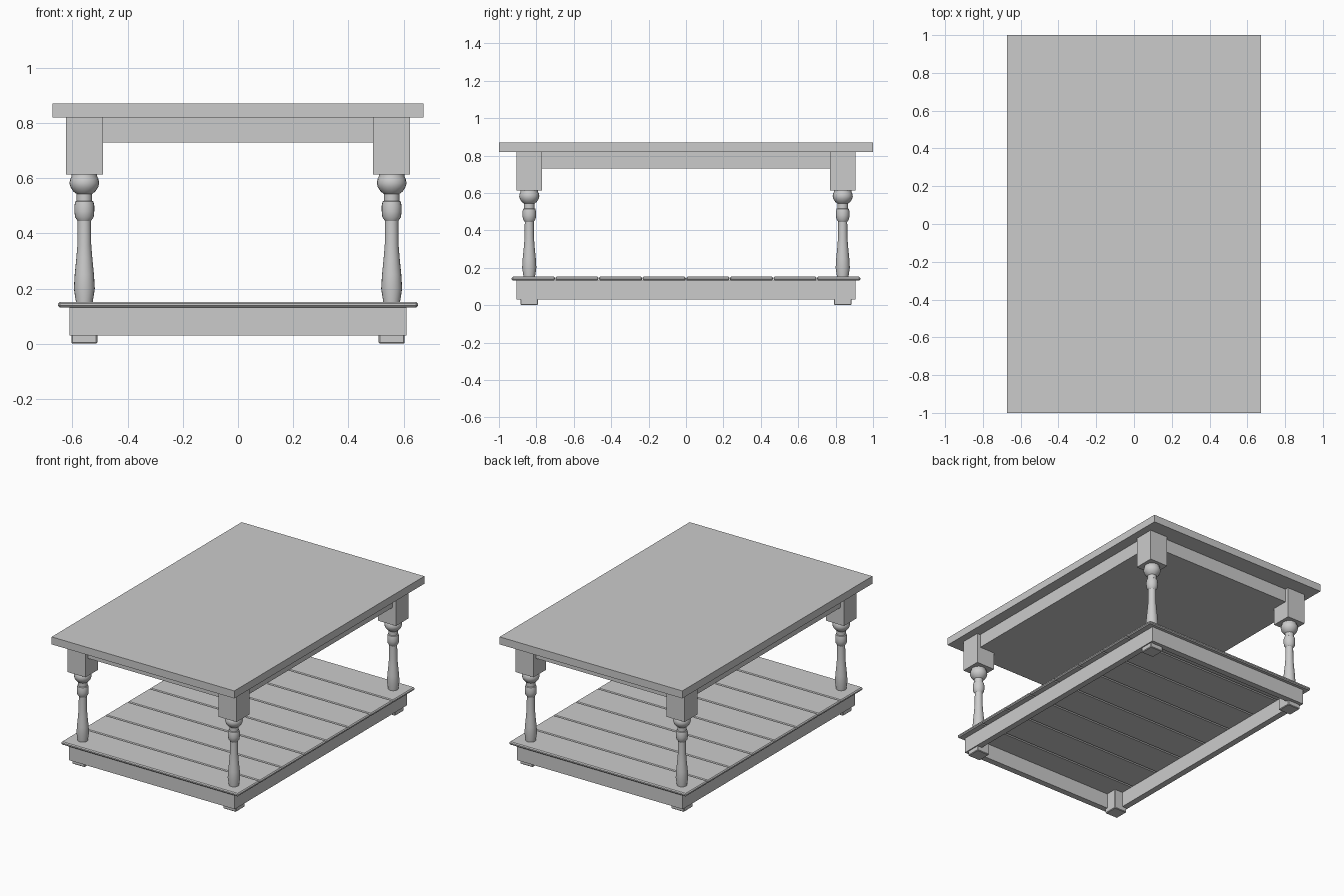
import bpy, bmesh, math

if "Cube" in bpy.data.objects:
    bpy.data.objects.remove(bpy.data.objects["Cube"])

LEG_X, LEG_Y = 0.557, 0.838


def box(name, x, y, z, bevel=0.0):
    """Box from (min, max) ranges, optionally with chamfered edges."""
    bm = bmesh.new()
    bmesh.ops.create_cube(bm, size=1)
    for v in bm.verts:
        for i, (lo, hi) in enumerate((x, y, z)):
            v.co[i] = hi if v.co[i] > 0 else lo
    if bevel:
        bmesh.ops.bevel(bm, geom=bm.edges[:], offset=bevel, segments=1, affect='EDGES')
    return finish(name, bm)


def finish(name, bm):
    bmesh.ops.recalc_face_normals(bm, faces=bm.faces[:])
    mesh = bpy.data.meshes.new(name)
    bm.to_mesh(mesh)
    bm.free()
    ob = bpy.data.objects.new(name, mesh)
    bpy.context.collection.objects.link(ob)
    return ob


def turned(name, profile, cx, cy, sides=20):
    """Turned spindle: rings of (radius, height) joined by quads."""
    bm = bmesh.new()
    rings = [[bm.verts.new((cx + r * math.cos(2 * math.pi * i / sides),
                            cy + r * math.sin(2 * math.pi * i / sides), z))
              for i in range(sides)] for r, z in profile]
    for a, b in zip(rings, rings[1:]):
        for i in range(sides):
            j = (i + 1) % sides
            bm.faces.new((a[i], a[j], b[j], b[i]))
    bm.faces.new(rings[0])
    bm.faces.new(rings[-1])
    ob = finish(name, bm)
    bpy.ops.object.select_all(action='DESELECT')
    bpy.context.view_layer.objects.active = ob
    ob.select_set(True)
    bpy.ops.object.shade_smooth_by_angle(angle=math.radians(30))
    return ob


# Table top and the apron body beneath it
box("table_top", (-0.673, 0.673), (-1, 1), (0.82, 0.87))
box("apron", (-0.60, 0.60), (-0.88, 0.88), (0.73, 0.82))

# Legs: square block, turned spindle, square foot
spindle = [(0.030, 0.14), (0.031, 0.155), (0.038, 0.20), (0.035, 0.25), (0.029, 0.31),
           (0.025, 0.36), (0.024, 0.445), (0.034, 0.46), (0.036, 0.48), (0.036, 0.50),
           (0.033, 0.515), (0.028, 0.518), (0.028, 0.543), (0.040, 0.552),
           (0.050, 0.567), (0.054, 0.582), (0.051, 0.598), (0.046, 0.607), (0.046, 0.62)]
for side_x, sx in (("left", -1), ("right", 1)):
    for side_y, sy in (("front", -1), ("back", 1)):
        tag = f"{side_y}_{side_x}"
        cx, cy = sx * LEG_X, sy * LEG_Y
        box(f"{tag}_leg_block", (cx - 0.067, cx + 0.067), (cy - 0.067, cy + 0.067), (0.613, 0.82))
        turned(f"{tag}_leg_spindle", spindle, cx, cy)
        box(f"{tag}_foot", (cx - 0.047, cx + 0.047), (cy - 0.047, cy + 0.047), (0, 0.135), 0.004)

# Lower frame rails
for s, a, b in ((-1, "left", "front"), (1, "right", "back")):
    box(f"{a}_rail", sorted((s * 0.57, s * 0.611)), (-0.907, 0.907), (0.03, 0.131))
    box(f"{b}_rail", (-0.57, 0.57), sorted((s * 0.866, s * 0.907)), (0.03, 0.131))

# Shelf planks with chamfered edges
pitch = 1.866 / 8
for i in range(8):
    y0 = -0.933 + i * pitch
    box(f"shelf_plank_{i + 1}", (-0.652, 0.652), (y0 + 0.001, y0 + pitch - 0.001),
        (0.132, 0.152), 0.006)
